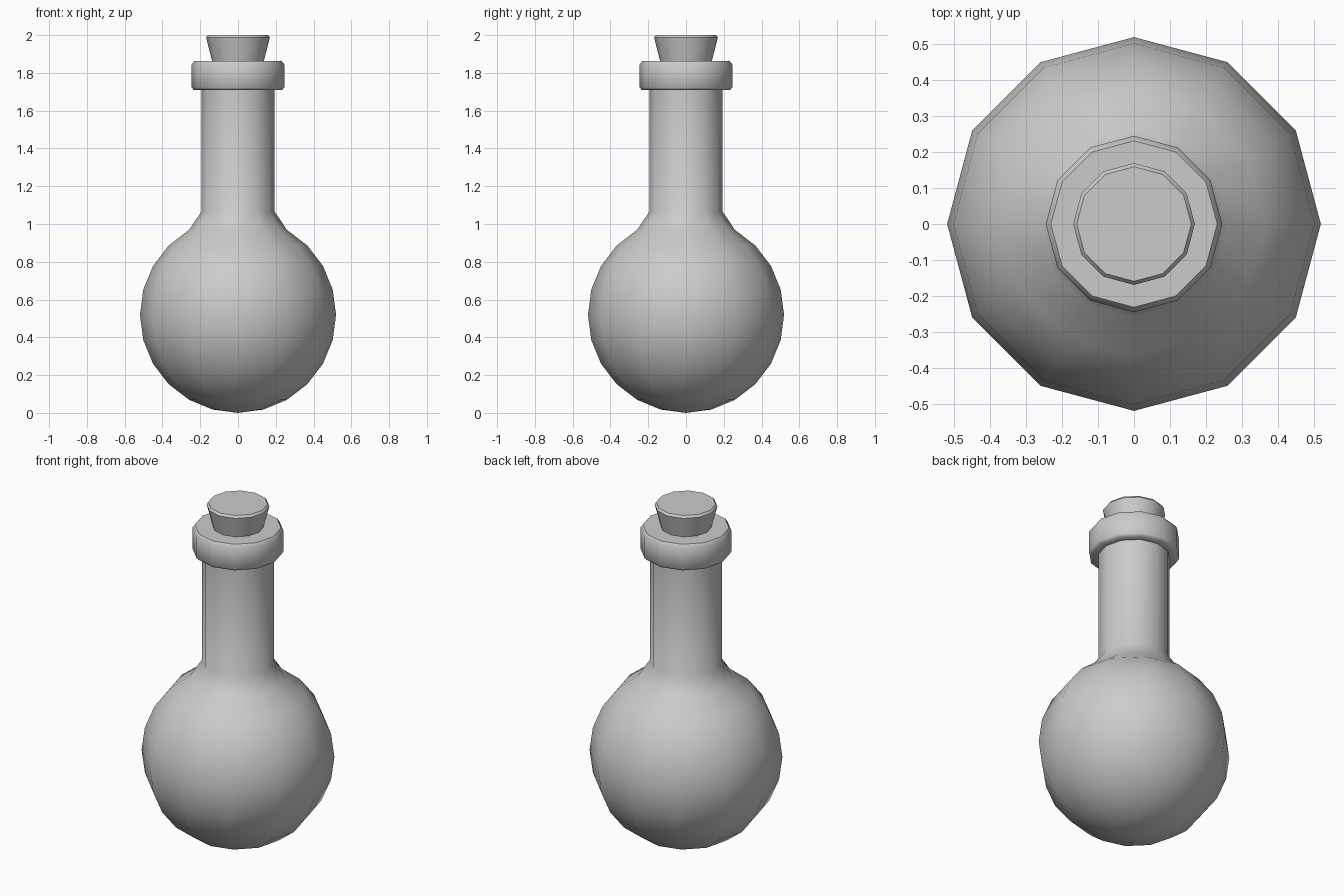
import bpy, bmesh
from math import sin, cos, pi, radians

if "Cube" in bpy.data.objects:
    bpy.data.objects.remove(bpy.data.objects["Cube"])

SIDES = 12


def lathe(name, profile, smooth_angle):
    """Spin a (radius, height) profile around z; radius 0 closes to a pole."""
    bm = bmesh.new()
    rings = []
    for r, z in profile:
        n = SIDES if r > 0 else 1
        rings.append([bm.verts.new((r * cos(2 * pi * i / SIDES),
                                    r * sin(2 * pi * i / SIDES), z)) for i in range(n)])
    for a, b in zip(rings, rings[1:]):
        for i in range(SIDES):
            j = (i + 1) % SIDES
            if len(a) == 1:
                bm.faces.new((a[0], b[j], b[i]))
            elif len(b) == 1:
                bm.faces.new((a[i], a[j], b[0]))
            else:
                bm.faces.new((a[i], a[j], b[j], b[i]))
    for ring in (rings[0], rings[-1]):
        if len(ring) > 1:
            bm.faces.new(ring)
    bmesh.ops.recalc_face_normals(bm, faces=bm.faces)
    mesh = bpy.data.meshes.new(name)
    bm.to_mesh(mesh)
    bm.free()
    obj = bpy.data.objects.new(name, mesh)
    bpy.context.collection.objects.link(obj)
    bpy.ops.object.select_all(action='DESELECT')
    obj.select_set(True)
    bpy.context.view_layer.objects.active = obj
    bpy.ops.object.shade_smooth_by_angle(angle=radians(smooth_angle))
    return obj


# Round flask body flowing into the neck and a bevelled collar
R = 0.519
bulb = [(0, 0)] + [(R * cos(radians(a)), R + R * sin(radians(a)))
                   for a in range(-75, 61, 15)]
neck = [(0.194, 1.065), (0.194, 1.71)]
collar = [(0.234, 1.71), (0.245, 1.722), (0.245, 1.845), (0.231, 1.863)]
lathe("flask", bulb + neck + collar, 50)

# Tapered cork stopper with a bevelled top edge
lathe("cork", [(0.131, 1.84), (0.169, 1.987), (0.159, 2.0)], 35)
